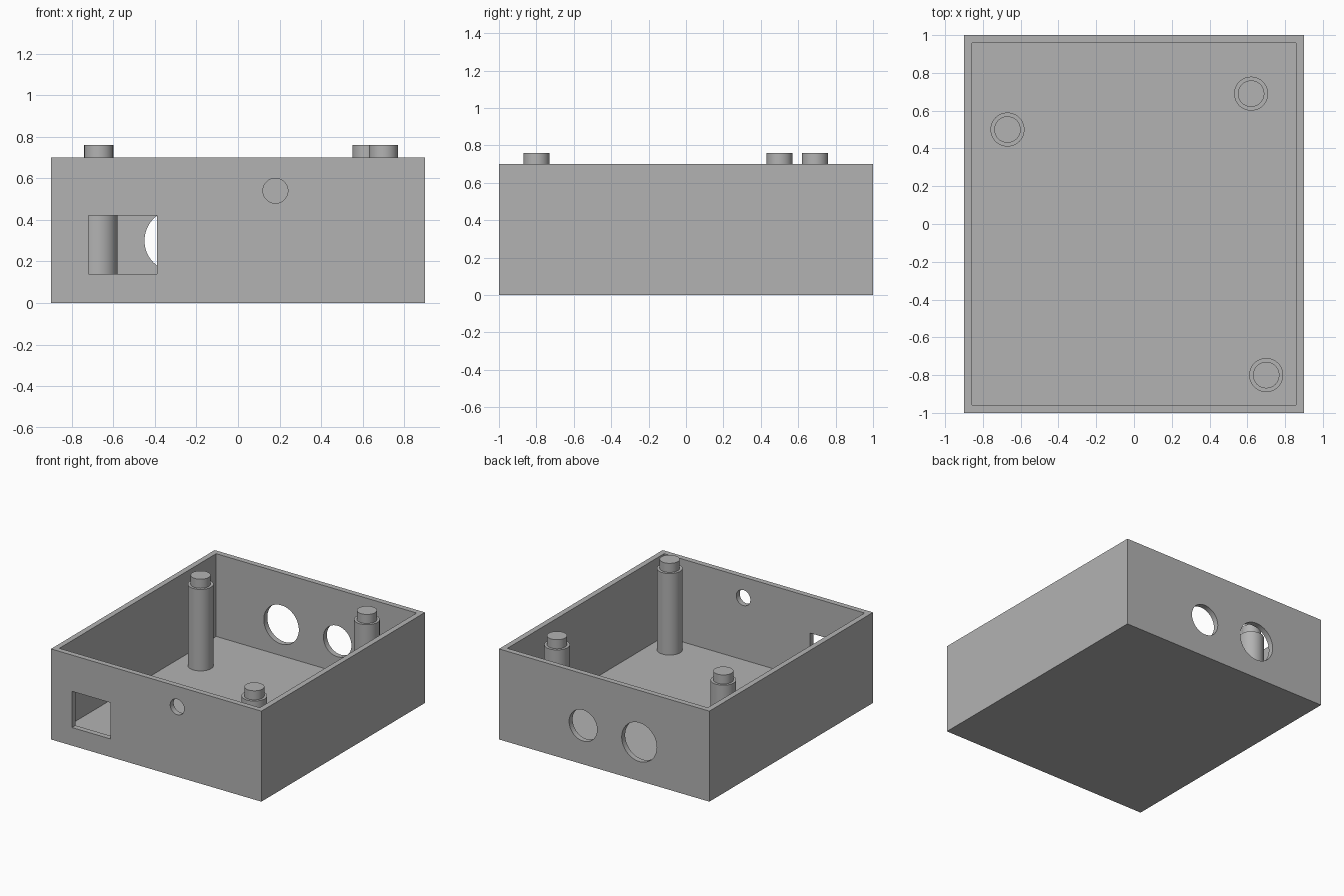
import bpy, bmesh, math
from mathutils import Matrix, Vector

default = bpy.data.objects.get("Cube")
if default:
    bpy.data.objects.remove(default, do_unlink=True)

WIDTH, DEPTH, HEIGHT, WALL = 1.8, 2.0, 0.70, 0.06
PIN_TOP, SHOULDER = 0.76, 0.69

grey = bpy.data.materials.new("grey plastic")
grey.use_nodes = True
colour = (0.45, 0.45, 0.45, 1)
grey.diffuse_color = colour
grey.node_tree.nodes["Principled BSDF"].inputs["Base Color"].default_value = colour


def make_object(name, bm):
    bmesh.ops.recalc_face_normals(bm, faces=bm.faces)
    mesh = bpy.data.meshes.new(name)
    bm.to_mesh(mesh)
    bm.free()
    mesh.materials.append(grey)
    obj = bpy.data.objects.new(name, mesh)
    bpy.context.collection.objects.link(obj)
    return obj


def select_only(obj):
    bpy.ops.object.select_all(action="DESELECT")
    obj.select_set(True)
    bpy.context.view_layer.objects.active = obj


def block(bm, centre, size):
    bmesh.ops.create_cube(bm, size=1, matrix=Matrix.Translation(centre) @ Matrix.Diagonal((*size, 1)))


# Open tray: inset the top face and push it down to the floor
bm = bmesh.new()
block(bm, (0, 0, HEIGHT / 2), (WIDTH, DEPTH, HEIGHT))
top = max(bm.faces, key=lambda f: f.calc_center_median().z)
bmesh.ops.inset_region(bm, faces=[top], thickness=WALL)
pocket = bmesh.ops.extrude_discrete_faces(bm, faces=[top])["faces"][0]
bmesh.ops.translate(bm, verts=pocket.verts, vec=(0, 0, WALL - HEIGHT))
box = make_object("enclosure_box", bm)

# Wall openings: one rectangular port and three round holes
bm = bmesh.new()
block(bm, (-0.555, -DEPTH / 2, 0.28), (0.33, 0.3, 0.28))
for x, side, z, radius in ((0.18, -1, 0.54, 0.06), (0.18, 1, 0.30, 0.12), (-0.30, 1, 0.30, 0.15)):
    place = Matrix.Translation((x, side * DEPTH / 2, z)) @ Matrix.Rotation(math.pi / 2, 4, "X")
    bmesh.ops.create_cone(bm, cap_ends=True, segments=64, radius1=radius, radius2=radius,
                          depth=0.3, matrix=place)
cutter = make_object("opening_cutter", bm)
cutter.hide_render = True

cut = box.modifiers.new("openings", "BOOLEAN")
cut.operation = "DIFFERENCE"
cut.solver = "EXACT"
cut.object = cutter
select_only(box)
bpy.ops.object.modifier_apply(modifier=cut.name)
bpy.data.objects.remove(cutter, do_unlink=True)
bpy.ops.object.shade_smooth_by_angle(angle=math.radians(30))


# Stepped standoffs: a half profile spun around the vertical axis
def standoff(name, x, y):
    profile = ((0, WALL), (0.09, WALL), (0.09, SHOULDER), (0.07, SHOULDER), (0.07, PIN_TOP), (0, PIN_TOP))
    bm = bmesh.new()
    verts = [bm.verts.new((r, 0, z)) for r, z in profile]
    edges = [bm.edges.new(pair) for pair in zip(verts, verts[1:])]
    bmesh.ops.spin(bm, geom=verts + edges, cent=(0, 0, 0), axis=(0, 0, 1),
                   angle=math.tau, steps=48)
    bmesh.ops.remove_doubles(bm, verts=bm.verts, dist=0.0001)
    bmesh.ops.translate(bm, verts=bm.verts, vec=Vector((x, y, 0)))
    obj = make_object(name, bm)
    select_only(obj)
    bpy.ops.object.shade_smooth_by_angle(angle=math.radians(30))


standoff("back_left_standoff", 0.62, 0.69)
standoff("back_right_standoff", -0.67, 0.50)
standoff("front_left_standoff", 0.70, -0.80)
